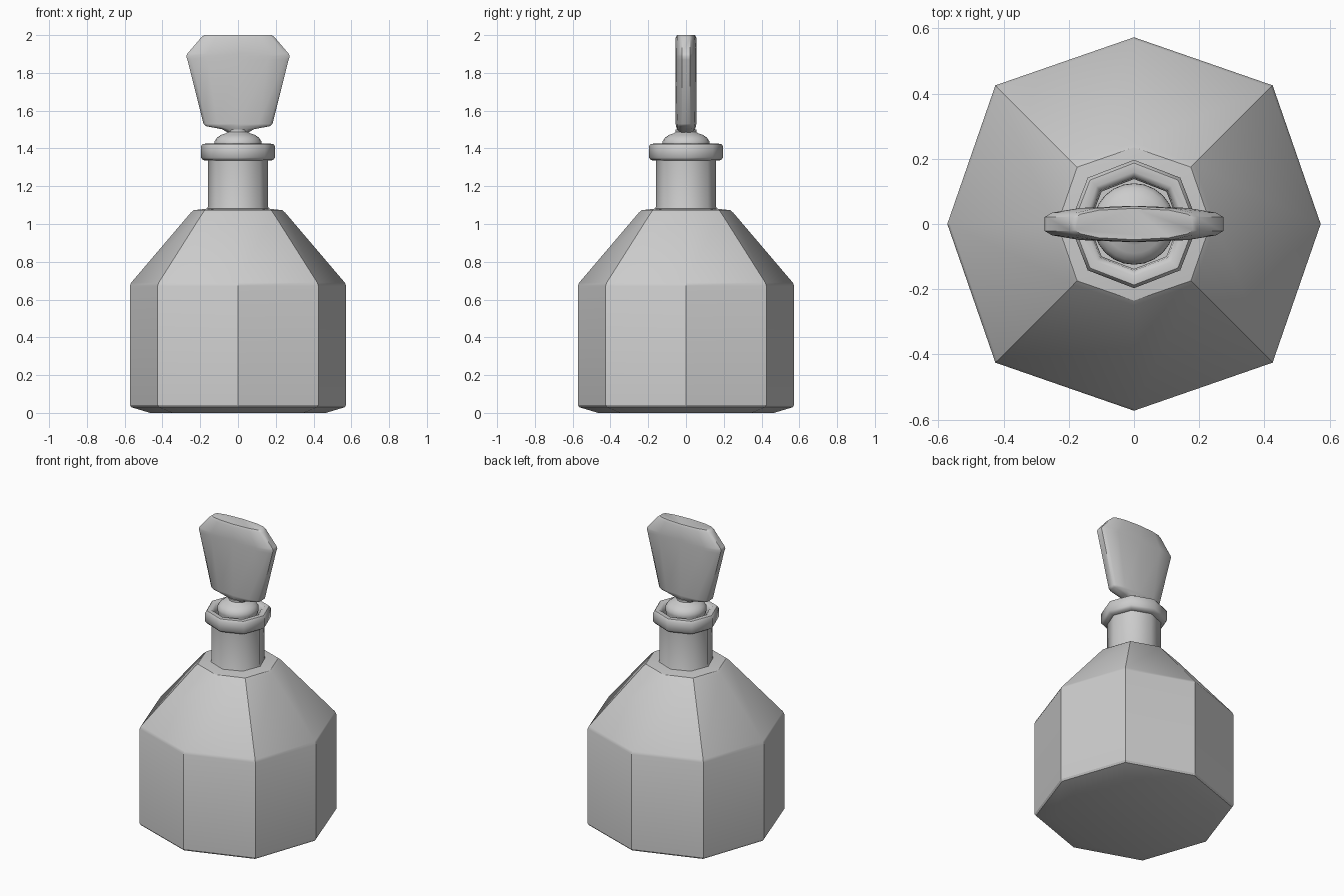
import bpy
import bmesh
from math import sin, cos, pi, radians

if "Cube" in bpy.data.objects:
    bpy.data.objects.remove(bpy.data.objects["Cube"])


def finish(name, rings, angle):
    """Skin a stack of equal-length rings, cap both ends, shade by angle."""
    bm = bmesh.new()
    loops = [[bm.verts.new(p) for p in ring] for ring in rings]
    n = len(loops[0])
    for a, b in zip(loops, loops[1:]):
        for i in range(n):
            j = (i + 1) % n
            bm.faces.new((a[i], a[j], b[j], b[i]))
    bm.faces.new(loops[0][::-1])
    bm.faces.new(loops[-1])
    bmesh.ops.recalc_face_normals(bm, faces=bm.faces)
    mesh = bpy.data.meshes.new(name)
    bm.to_mesh(mesh)
    bm.free()
    obj = bpy.data.objects.new(name, mesh)
    bpy.context.collection.objects.link(obj)
    bpy.ops.object.select_all(action='DESELECT')
    obj.select_set(True)
    bpy.context.view_layer.objects.active = obj
    bpy.ops.object.shade_smooth_by_angle(angle=radians(angle))
    return obj


def lathe(name, profile, sides, angle, diagonal=1.0):
    """Turn (radius, z) points; odd corners are pushed out by 'diagonal'."""
    rings = []
    for r, z in profile:
        ring = []
        for i in range(sides):
            k = r * (diagonal if i % 2 else 1.0)
            a = 2 * pi * i / sides
            ring.append((k * cos(a), k * sin(a), z))
        rings.append(ring)
    return finish(name, rings, angle)


# Eight-sided body with chamfered foot and sloping shoulders
lathe("bottle_body", [(0.465, 0), (0.565, 0.03), (0.573, 0.042), (0.573, 0.672),
                      (0.565, 0.69), (0.25, 1.06), (0.235, 1.073),
                      (0.15, 1.083)], 8, 30, 1.05)

# Neck and rolled lip with an open mouth
lathe("bottle_neck", [(0.168, 1.07), (0.16, 1.09), (0.16, 1.335), (0.185, 1.338),
                      (0.197, 1.352), (0.197, 1.41), (0.187, 1.424),
                      (0.16, 1.426), (0.143, 1.412), (0.138, 1.38),
                      (0.138, 1.15)], 8, 50, 1.02)

# Round stopper plug
lathe("stopper_plug", [(0.10, 1.2), (0.115, 1.38), (0.125, 1.42), (0.124, 1.437),
                       (0.112, 1.456), (0.09, 1.472), (0.065, 1.48),
                       (0.055, 1.487), (0.055, 1.50)], 24, 40)

# Flat faceted stopper handle: (half width, half thickness, z) rows
section = [(1, 0.38), (0.92, 0.62), (0.6, 0.88), (0, 1.0),
           (-0.6, 0.88), (-0.92, 0.62), (-1, 0.38)]
section += [(x, -y) for x, y in reversed(section)]
rows = [(0.055, 0.040, 1.485), (0.085, 0.048, 1.502), (0.17, 0.053, 1.518),
        (0.183, 0.055, 1.53), (0.268, 0.056, 1.87), (0.274, 0.056, 1.888),
        (0.268, 0.056, 1.902), (0.195, 0.055, 1.987), (0.18, 0.048, 2.0)]
finish("stopper_handle",
       [[(w * x, t * y, z) for x, y in section] for w, t, z in rows], 45)
